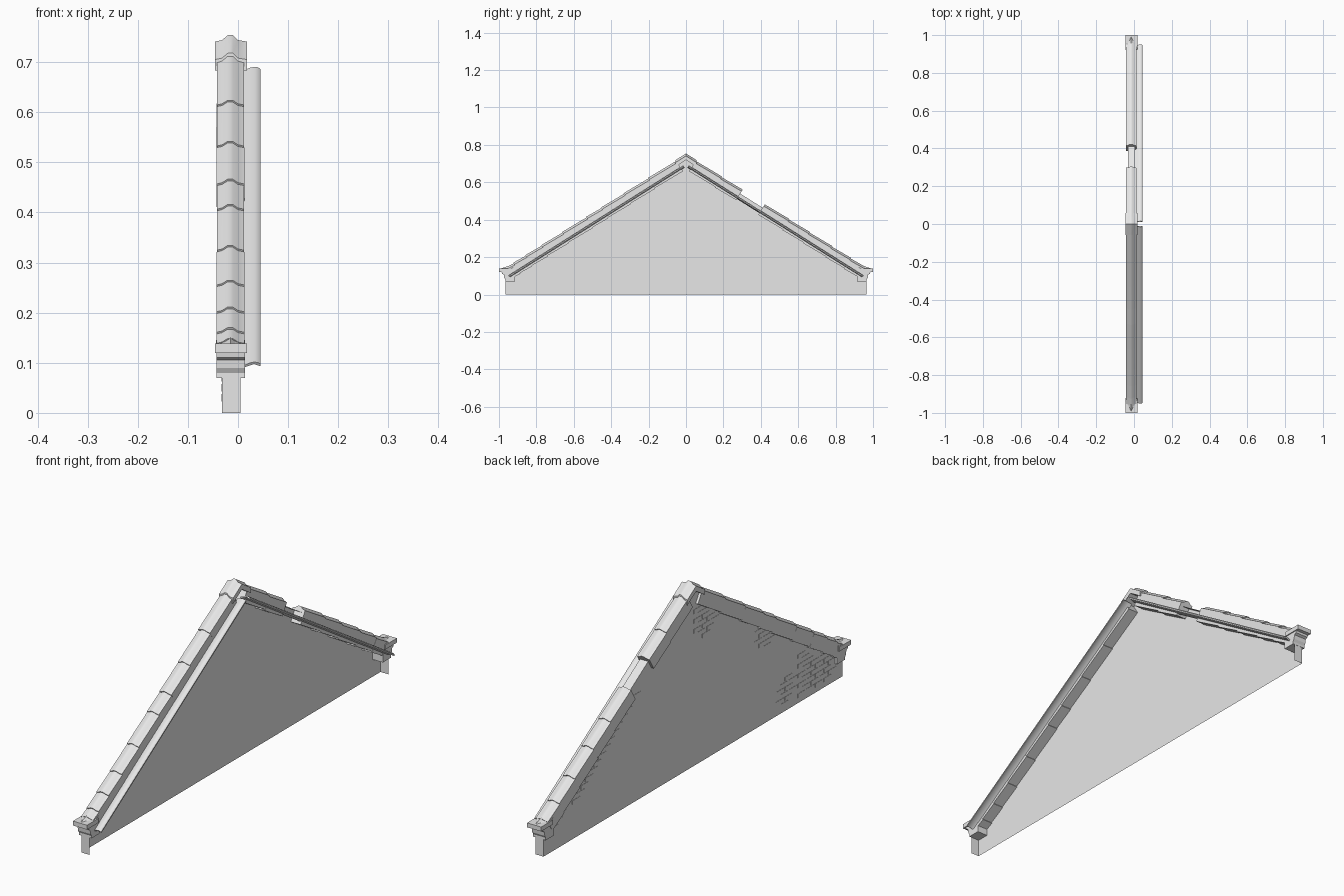
import bpy, bmesh, math, random
from mathutils import Vector

random.seed(4)
if "Cube" in bpy.data.objects:
    bpy.data.objects.remove(bpy.data.objects["Cube"])

SLOPE, APEX = 0.63, 0.70
ANG = math.atan(SLOPE)
SIN, COS = math.sin(ANG), math.cos(ANG)

stone = bpy.data.materials.new("pale grey stone")
stone.use_nodes = True
GREY = (0.8, 0.8, 0.8, 1)
stone.diffuse_color = GREY
stone.node_tree.nodes["Principled BSDF"].inputs["Base Color"].default_value = GREY


def finish(bm, name, smooth=False):
    bmesh.ops.recalc_face_normals(bm, faces=bm.faces)
    mesh = bpy.data.meshes.new(name)
    bm.to_mesh(mesh)
    bm.free()
    mesh.materials.append(stone)
    obj = bpy.data.objects.new(name, mesh)
    bpy.context.collection.objects.link(obj)
    if smooth:
        bpy.ops.object.select_all(action='DESELECT')
        obj.select_set(True)
        bpy.context.view_layer.objects.active = obj
        bpy.ops.object.shade_smooth_by_angle(angle=math.radians(42))


def loft(rings, name, smooth=False):
    """Skin a list of closed rings and cap both ends."""
    bm = bmesh.new()
    loops = [[bm.verts.new(p) for p in ring] for ring in rings]
    for a, b in zip(loops, loops[1:]):
        for i in range(len(a)):
            j = (i + 1) % len(a)
            bm.faces.new((a[i], a[j], b[j], b[i]))
    bm.faces.new(loops[0])
    bm.faces.new(loops[-1])
    finish(bm, name, smooth)


def rake(profile, side, t0, t1, name, tilt=0):
    """Run a cross-section (x, height off the slope) down one slope."""
    def ring(t, lift):
        return [Vector((x, side * (t + (n + lift) * SIN), APEX - SLOPE * t + (n + lift) * COS))
                for x, n in profile]
    loft([ring(t0, 0), ring(t1, tilt)], name, True)


def extrude_x(outline, x0, x1, name):
    loft([[(x, y, z) for y, z in outline] for x in (x0, x1)], name)


# Gable wall: outer sheet with returns at the ends and top, open behind and below
WALL_TOP = APEX + 0.022
eave = WALL_TOP - SLOPE * 0.965
outline = [(-0.965, 0), (-0.965, eave), (0, WALL_TOP), (0.965, eave), (0.965, 0)]
bm = bmesh.new()
outer, inner = [[bm.verts.new((x, y, z)) for y, z in outline] for x in (-0.032, 0.005)]
bm.faces.new(outer)
for i in range(len(outline) - 1):
    bm.faces.new((outer[i], outer[i + 1], inner[i + 1], inner[i]))
finish(bm, "gable_wall")

# Coping stones, each lapping the next, with one missing on the back slope
coping = [(-0.043, -0.026), (-0.043, 0.029), (-0.032, 0.032), (-0.021, 0.040),
          (-0.010, 0.040), (0, 0.032), (0.013, 0.029), (0.013, -0.026)]
joints = {
    "front": (-1, [0.03, 0.18, 0.31, 0.43, 0.51, 0.64, 0.75, 0.835, 0.90, 0.935]),
    "back": (1, [0.03, 0.17, 0.28, 0.40, 0.53, 0.64, 0.76, 0.86, 0.935]),
}
for label, (side, ts) in joints.items():
    for k, (a, b) in enumerate(zip(ts, ts[1:])):
        if label == "back" and k == 2:
            continue
        s = random.uniform(0.97, 1.0)
        section = [(-0.015 + (x + 0.015) * s, n) for x, n in coping]
        rake(section, side, a, b, f"{label}_coping_stone_{k + 1}", 0.004)

# Domed flashing strip on the roof side
flashing = [(0.004, -0.010), (0.016, -0.006), (0.024, -0.002), (0.032, 0), (0.040, -0.001),
            (0.045, -0.005), (0.045, -0.010), (0.032, -0.005), (0.016, -0.011), (0.004, -0.015)]
for label, side in (("front", -1), ("back", 1)):
    rake(flashing, side, 0.015, 0.95, label + "_flashing")

# Ridge cap bent over the apex
cap = [(-0.046, -0.036), (-0.046, -0.014), (-0.032, -0.011), (-0.020, -0.001),
       (-0.010, -0.001), (0, -0.011), (0.018, -0.014), (0.018, -0.036)]
loft([[(x, y, 0.755 - SLOPE * abs(y) + dz) for x, dz in cap] for y in (-0.057, 0, 0.057)],
     "ridge_cap", True)

# Moulded kneelers at the eaves, with a saddle dying into each slab
body = [(0.915, 0.07), (0.966, 0.07), (0.966, 0.08), (0.972, 0.09), (0.974, 0.106),
        (0.984, 0.111), (0.986, 0.122), (0.915, 0.122)]
slab = [(0.925, 0.12), (1.0, 0.12), (1.0, 0.138), (0.925, 0.138)]
saddle = [(-0.044, 0.145), (-0.024, 0.155), (-0.015, 0.162), (-0.006, 0.155), (0.014, 0.145),
          (0.014, 0.12), (-0.044, 0.12)]
for label, side in (("front", -1), ("back", 1)):
    extrude_x([(side * y, z) for y, z in body], -0.0425, 0.014, label + "_kneeler")
    extrude_x([(side * y, z) for y, z in slab], -0.046, 0.018, label + "_kneeler_slab")
    loft([[(x, side * 0.92, z) for x, z in saddle],
          [(x, side * 0.99, max(z - 0.023, 0.12)) for x, z in saddle]], label + "_saddle")


# Worn patches of shallow brickwork on the outer face
def in_patch(y, z):
    below = APEX - SLOPE * abs(y) - z
    if below < 0.04 or z < 0.03 or abs(y) > 0.91:
        return False
    spots = [(-0.08, 0.58, 0.08), (-0.47, 0.36, 0.06), (-0.93, 0.12, 0.25), (-0.6, 0.08, 0.06)]
    return (y > 0.3 and below < 0.075) or any(math.hypot(y - a, z - b) < r for a, b, r in spots)


bm = bmesh.new()
LENGTH, COURSE = 0.056, 0.02
for row in range(35):
    for col in range(-18, 19):
        y = (col + 0.5 * (row % 2)) * LENGTH
        z = (row + 0.5) * COURSE
        if in_patch(y, z):
            cube = bmesh.ops.create_cube(bm, size=1)["verts"]
            bmesh.ops.scale(bm, vec=(0.001, LENGTH - 0.006, COURSE - 0.005), verts=cube)
            bmesh.ops.translate(bm, vec=(-0.0325, y, z), verts=cube)
finish(bm, "exposed_bricks")
